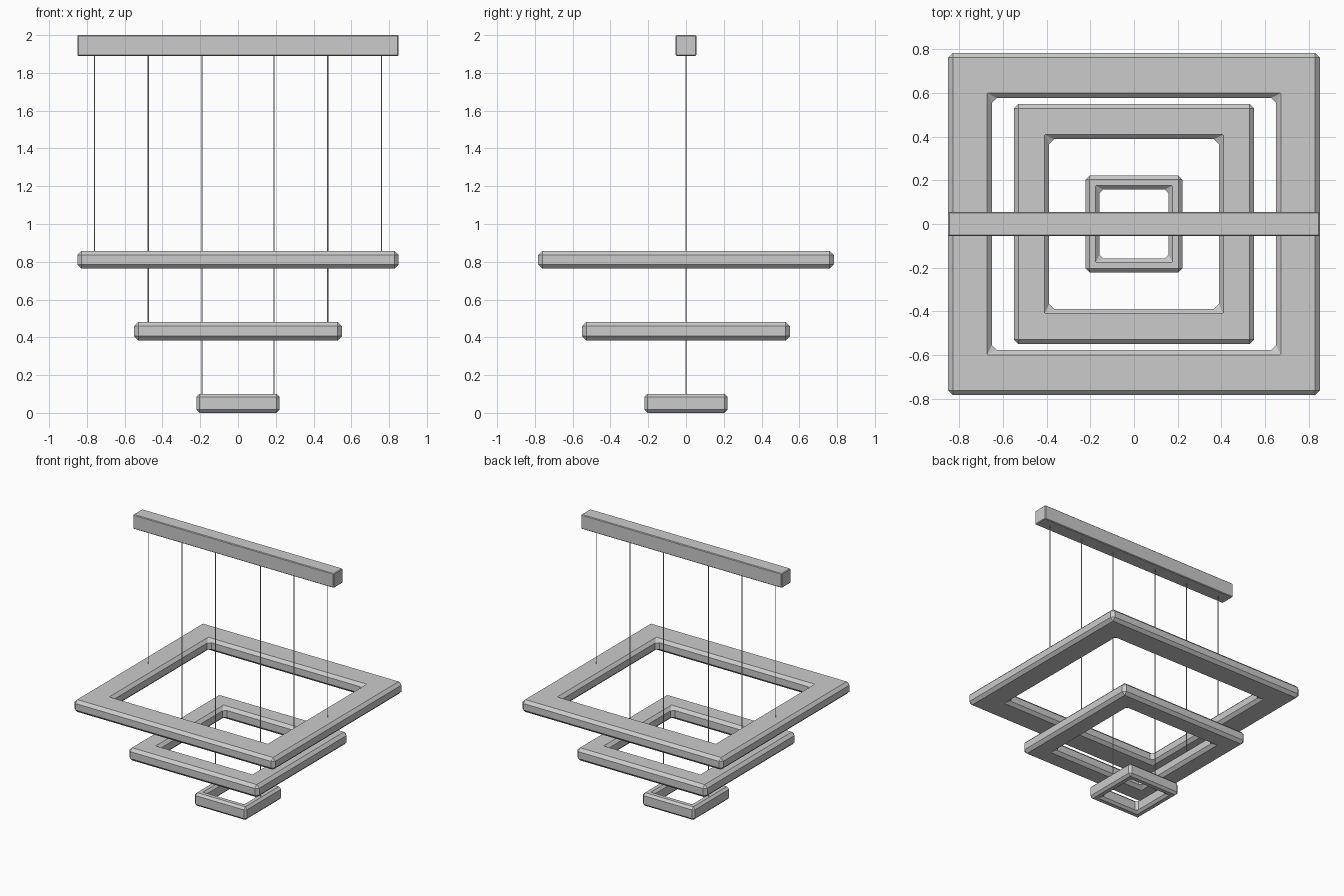
import bpy
import bmesh

if "Cube" in bpy.data.objects:
    bpy.data.objects.remove(bpy.data.objects["Cube"])


def finish(bm, name, bevel):
    # Chamfer only real corners, leaving coplanar mitre seams alone
    bmesh.ops.recalc_face_normals(bm, faces=bm.faces)
    sharp = [e for e in bm.edges if e.calc_face_angle(0) > 0.5]
    bmesh.ops.bevel(bm, geom=sharp, offset=bevel, offset_type='OFFSET',
                    segments=1, profile=0.5, affect='EDGES')
    bmesh.ops.recalc_face_normals(bm, faces=bm.faces)
    mesh = bpy.data.meshes.new(name)
    bm.to_mesh(mesh)
    bm.free()
    obj = bpy.data.objects.new(name, mesh)
    bpy.context.collection.objects.link(obj)
    return obj


def square_ring(name, outer, inner, z0, z1, bevel):
    bm = bmesh.new()
    corners = [(-1, -1), (1, -1), (1, 1), (-1, 1)]
    # Section order: outer bottom, outer top, inner top, inner bottom
    section = [(outer, z0), (outer, z1), (inner, z1), (inner, z0)]
    loops = [[bm.verts.new((sx * h[0], sy * h[1], z)) for sx, sy in corners]
             for h, z in section]
    for a in range(4):
        la, lb = loops[a], loops[(a + 1) % 4]
        for i in range(4):
            j = (i + 1) % 4
            bm.faces.new((la[i], la[j], lb[j], lb[i]))
    return finish(bm, name, bevel)


def cable(name, x, z0, z1, radius=0.003):
    bpy.ops.mesh.primitive_cylinder_add(vertices=8, radius=radius, depth=z1 - z0,
                                        location=(x, 0, (z0 + z1) / 2))
    obj = bpy.context.object
    obj.name = name
    bpy.ops.object.shade_smooth_by_angle()


# Ceiling bar
bm = bmesh.new()
bmesh.ops.create_cube(bm, size=1)
for v in bm.verts:
    v.co = (v.co.x * 1.70, v.co.y * 0.11, 1.945 + v.co.z * 0.11)
finish(bm, "ceiling_bar", 0.005)

# Three hanging light frames, each with a pair of cables
frames = [
    # name, outer half size, inner half size, bottom, top, chamfer, cable x
    ("large_frame", (0.851, 0.783), (0.650, 0.577), 0.764, 0.858, 0.022, 0.76),
    ("medium_frame", (0.55, 0.55), (0.388, 0.388), 0.384, 0.481, 0.022, 0.475),
    ("small_frame", (0.221, 0.221), (0.158, 0.158), 0.0, 0.10, 0.017, 0.19),
]
for name, outer, inner, z0, z1, bevel, cx in frames:
    square_ring(name, outer, inner, z0, z1, bevel)
    for side, x in (("left", -cx), ("right", cx)):
        cable(f"{name}_{side}_cable", x, z1 - 0.01, 1.895)
